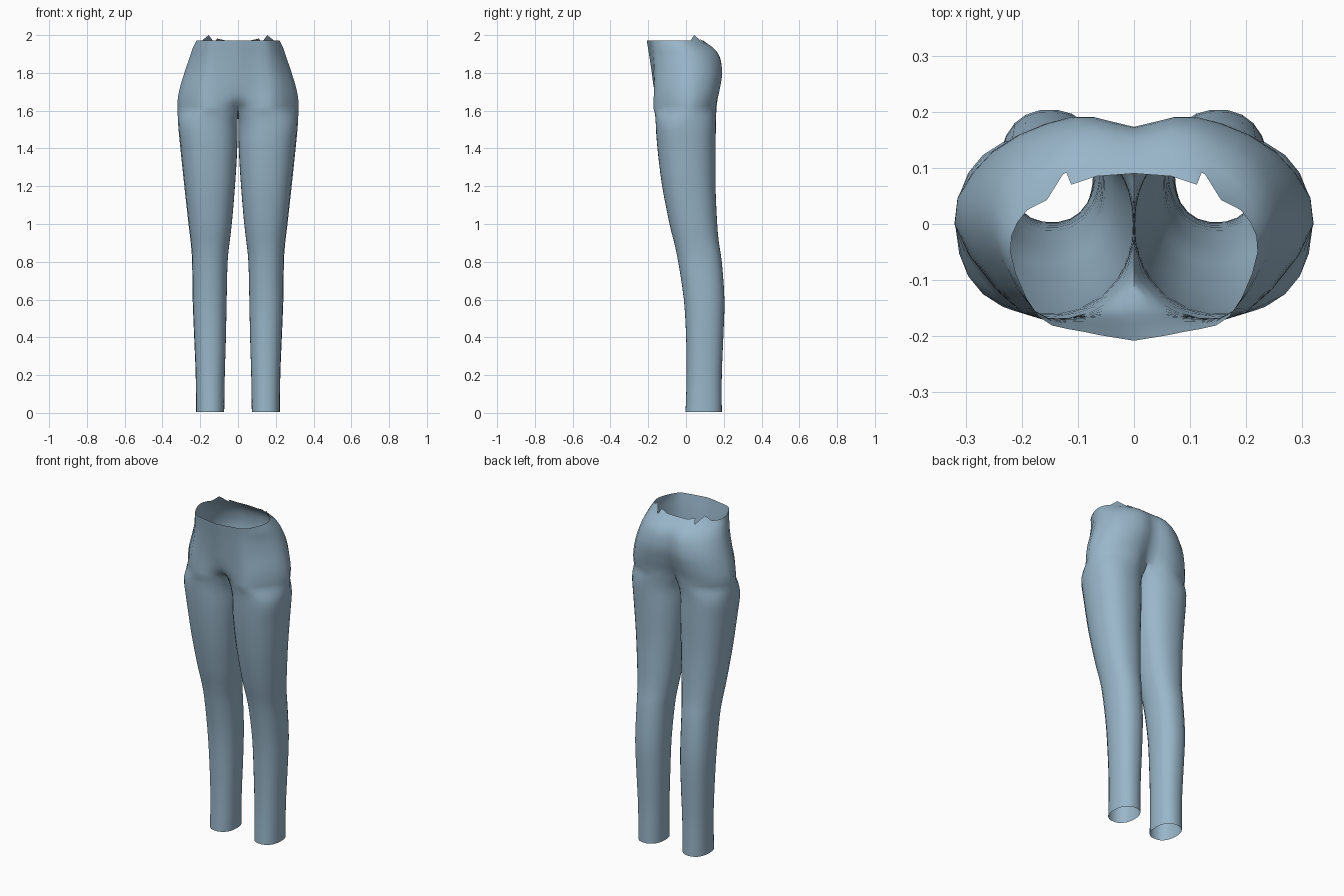
import bpy, bmesh, math
from mathutils import Vector

if "Cube" in bpy.data.objects:
    bpy.data.objects.remove(bpy.data.objects["Cube"])

OUT, INN = 18, 8          # segments on the outer arc and on the inner thigh arc


def smooth(pts, n):
    """Catmull-Rom curve through pts with n steps per span."""
    res = []
    for i in range(len(pts) - 1):
        p1, p2 = pts[i], pts[i + 1]
        p0 = pts[i - 1] if i else p1 * 2 - p2
        p3 = pts[i + 2] if i + 2 < len(pts) else p2 * 2 - p1
        for k in range(n):
            t = k / n
            res.append(0.5 * (2 * p1 + (p2 - p0) * t
                              + (2 * p0 - 5 * p1 + 4 * p2 - p3) * t * t
                              + (3 * p1 - p0 - 3 * p2 + p3) * t ** 3))
    res.append(pts[-1].copy())
    return res


def smooth_rows(rows, n):
    cols = [smooth(list(c), n) for c in zip(*rows)]
    return [list(r) for r in zip(*cols)]


def power(v, e=0.88):
    return math.copysign(abs(v) ** e, v)


def leg_ring(z, x0, x1, y0, y1):
    a0 = math.radians(145)
    angles = [-a0 + 2 * a0 * i / OUT for i in range(OUT)]
    angles += [a0 + (2 * math.pi - 2 * a0) * i / INN for i in range(INN)]
    return [Vector(((x0 + x1) / 2 + (x1 - x0) / 2 * power(math.cos(a)),
                    (y0 + y1) / 2 + (y1 - y0) / 2 * power(math.sin(a)), z)) for a in angles]


def hip_ring(z, *xy):
    return smooth([Vector((x, y, z)) for x, y in xy], OUT // 6)


# Leg sections: height, inner x, outer x, front y, back y
legs = [leg_ring(*r) for r in (
    (0.005, .073, .222, -.003, .19), (.2, .070, .224, .003, .19), (.4, .064, .232, .0, .198),
    (.6, .060, .240, -.012, .204), (.8, .055, .243, -.042, .190), (.9, .045, .250, -.063, .175),
    (1.0, .033, .262, -.088, .166), (1.2, .016, .284, -.127, .157), (1.4, .004, .305, -.152, .158),
    (1.53, .002, .317, -.161, .159))]

# Hip sections, from front centre around the side to back centre
hips = [
    hip_ring(1.61, (0, -.10), (.08, -.157), (.2, -.158), (.320, 0), (.25, .12), (.11, .161), (0, .10)),
    hip_ring(1.66, (0, -.150), (.08, -.162), (.2, -.158), (.319, 0), (.255, .125), (.12, .167), (0, .125)),
    hip_ring(1.72, (0, -.170), (.08, -.166), (.2, -.154), (.308, 0), (.25, .13), (.12, .18), (0, .150)),
    hip_ring(1.80, (0, -.181), (.08, -.173), (.19, -.150), (.284, 0), (.235, .13), (.11, .191), (0, .172)),
    hip_ring(1.88, (0, -.193), (.08, -.181), (.18, -.153), (.257, -.01), (.215, .11), (.1, .178), (0, .167)),
    hip_ring(1.93, (0, -.201), (.085, -.187), (.175, -.158), (.240, -.03), (.2, .075), (.1, .142), (0, .142)),
    hip_ring(1.972, (0, -.208), (.09, -.192), (.17, -.165), (.220, -.05), (.19, .025), (.1, .078), (0, .09))]

# Crotch strip joins the two legs on the centre plane
front, back = hips[0][0], hips[0][-1]
strip = [back.lerp(front, i / INN) - Vector((0, 0, .02 * math.sin(math.pi * i / INN)))
         for i in range(1, INN)]
legs.append(hips[0] + strip)

leg_rows = smooth_rows(legs, 3)
hip_rows = smooth_rows(hips, 3)

# Torn waist edge at the back
rim = hip_rows[-1]
rim[13] = Vector((.155, .043, 2.0))
rim[14] = Vector((.122, .096, 1.955))
rim[15] = Vector((.112, .070, 1.982))

bm = bmesh.new()


def loft(rows, closed):
    grid = [[bm.verts.new((max(p.x, 0), p.y, p.z)) for p in r] for r in rows]
    n = len(grid[0])
    for a, b in zip(grid, grid[1:]):
        for i in range(n if closed else n - 1):
            j = (i + 1) % n
            bm.faces.new((a[i], a[j], b[j], b[i]))


loft(leg_rows, True)
loft(hip_rows, False)
bmesh.ops.remove_doubles(bm, verts=bm.verts, dist=1e-5)

# Mirror the half body
geom = bm.verts[:] + bm.edges[:] + bm.faces[:]
new = bmesh.ops.duplicate(bm, geom=geom)["geom"]
for v in new:
    if isinstance(v, bmesh.types.BMVert):
        v.co.x *= -1
bmesh.ops.reverse_faces(bm, faces=[f for f in new if isinstance(f, bmesh.types.BMFace)])
bmesh.ops.remove_doubles(bm, verts=bm.verts, dist=1e-5)

mesh = bpy.data.meshes.new("trousers")
bm.to_mesh(mesh)
bm.free()
mat = bpy.data.materials.new("pale blue")
mat.diffuse_color = (.32, .47, .59, 1)
mat.use_nodes = True
mat.node_tree.nodes["Principled BSDF"].inputs["Base Color"].default_value = mat.diffuse_color
mesh.materials.append(mat)
obj = bpy.data.objects.new("trousers", mesh)
bpy.context.collection.objects.link(obj)
bpy.context.view_layer.objects.active = obj
obj.select_set(True)
bpy.ops.object.shade_smooth_by_angle(angle=math.radians(50))
